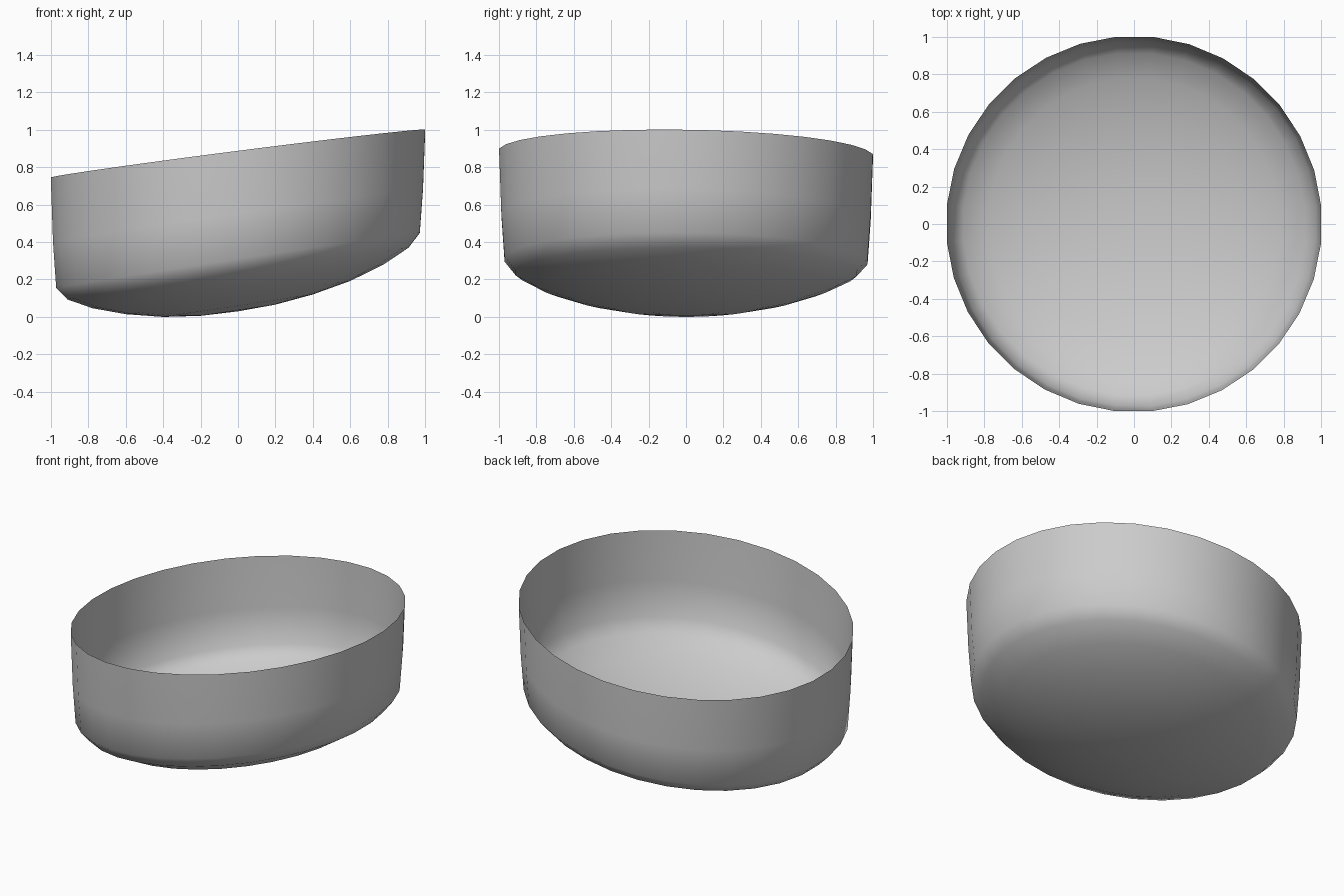
import bpy, bmesh, math

if "Cube" in bpy.data.objects:
    bpy.data.objects.remove(bpy.data.objects["Cube"])

SIDES = 32
# (radius, mean height, tilt along x, tilt along y) from the bottom centre to the rim
PROFILE = [(0.2, 0.036, 0.15, 0), (0.4, 0.06, 0.15, 0), (0.6, 0.103, 0.148, 0),
           (0.78, 0.163, 0.15, 0), (0.915, 0.232, 0.152, -0.004),
           (0.975, 0.302, 0.152, -0.008), (0.992, 0.54, 0.143, -0.012),
           (1.004, 0.872, 0.128, -0.015)]

# Thin open dish: tilted rings skinned together
bm = bmesh.new()
centre = bm.verts.new((0, 0, 0.03))
rings = []
for r, h, tx, ty in PROFILE:
    ring = []
    for i in range(SIDES):
        a = 2 * math.pi * (i + 0.48) / SIDES
        x, y = r * math.cos(a), r * math.sin(a)
        ring.append(bm.verts.new((x, y, h + tx * x + ty * y)))
    rings.append(ring)

for i in range(SIDES):
    j = (i + 1) % SIDES
    bm.faces.new((centre, rings[0][j], rings[0][i]))
    for low, high in zip(rings, rings[1:]):
        bm.faces.new((low[i], low[j], high[j], high[i]))
# Stand the dish on the ground
lowest = min(v.co.z for v in bm.verts)
for v in bm.verts:
    v.co.z -= lowest
for f in bm.faces:
    f.smooth = True

mesh = bpy.data.meshes.new("tilted_dish")
bm.to_mesh(mesh)
bm.free()
bpy.context.collection.objects.link(bpy.data.objects.new("tilted_dish", mesh))
